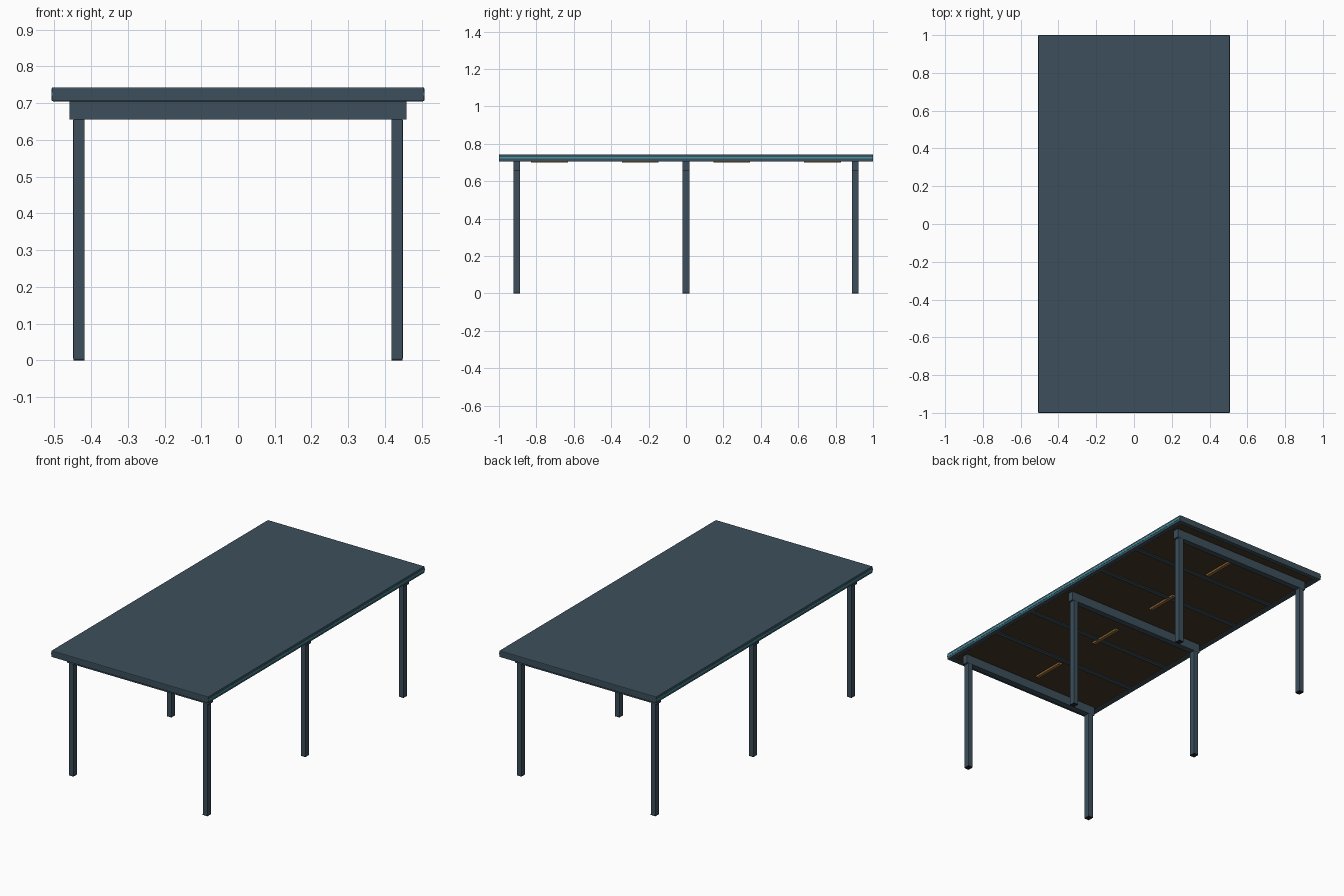
import bpy, bmesh

if "Cube" in bpy.data.objects:
    bpy.data.objects.remove(bpy.data.objects["Cube"])


def material(name, rgb):
    m = bpy.data.materials.new(name)
    m.diffuse_color = (*rgb, 1.0)
    m.use_nodes = True
    m.node_tree.nodes["Principled BSDF"].inputs["Base Color"].default_value = m.diffuse_color
    return m


SLATE = material("slate blue paint", (0.045, 0.078, 0.105))
BROWN = material("dark brown panel", (0.061, 0.038, 0.019))
AMBER = material("amber wood", (0.30, 0.15, 0.04))
TEAL = material("teal strip", (0.04, 0.33, 0.40))
BLACK = material("black rubber", (0.012, 0.016, 0.02))


def finish(name, bm, mat):
    bmesh.ops.recalc_face_normals(bm, faces=bm.faces[:])
    me = bpy.data.meshes.new(name)
    bm.to_mesh(me)
    bm.free()
    me.materials.append(mat)
    ob = bpy.data.objects.new(name, me)
    bpy.context.collection.objects.link(ob)
    return ob


def box(name, lo, hi, mat, bevel=0.0):
    bm = bmesh.new()
    bmesh.ops.create_cube(bm, size=1)
    for v in bm.verts:
        v.co = [(a + b) / 2 + c * (b - a) for a, b, c in zip(lo, hi, v.co)]
    if bevel:
        bmesh.ops.bevel(bm, geom=bm.edges[:], offset=bevel, segments=2,
                        profile=0.5, affect='EDGES')
    return finish(name, bm, mat)


W, L = 0.507, 1.0
TOP, RIM, PANEL = 0.743, 0.705, 0.712

# Table top, lifted clear of the rim
box("table_top", (-W, -L, PANEL), (W, L, TOP), SLATE, 0.004)

# Brown board under the top
box("underside_panel", (-W + 0.02, -L + 0.02, PANEL - 0.0015),
    (W - 0.02, L - 0.02, PANEL + 0.01), BROWN)

# Rim and edge strips along the long sides, rim across the ends
for s, side in ((-1, "left"), (1, "right")):
    a, b = sorted((s * (W - 0.028), s * W))
    box(side + "_rim", (a, -L, RIM), (b, L, PANEL + 0.012), SLATE, 0.003)
    a, b = sorted((s * (W - 0.004), s * (W + 0.0012)))
    box(side + "_edge_strip", (a, -L + 0.001, 0.720), (b, L - 0.001, 0.729), TEAL)
for s, end in ((-1, "front"), (1, "back")):
    a, b = sorted((s * (L - 0.028), s * L))
    box(end + "_rim", (-W, a, RIM), (W, b, PANEL + 0.012), SLATE, 0.003)

# Cross ribs
for i, y in enumerate((-0.6, -0.3, 0.3, 0.6)):
    box(f"cross_rib_{i + 1}", (-W + 0.02, y - 0.013, RIM),
        (W - 0.02, y + 0.013, PANEL), SLATE)

# Amber slats down the middle
for i, y in enumerate((-0.73, -0.245, 0.245, 0.73)):
    box(f"centre_slat_{i + 1}", (-0.01, y - 0.098, 0.700),
        (0.01, y + 0.098, PANEL), AMBER)

# Three leg frames: beam, two legs and their feet
for y, row in ((-0.905, "front"), (0.0, "middle"), (0.905, "back")):
    box(row + "_beam", (-0.459, y - 0.018, 0.655), (0.459, y + 0.018, 0.708),
        SLATE, 0.002)
    for s, side in ((-1, "left"), (1, "right")):
        x = s * 0.433
        box(f"{row}_{side}_leg", (x - 0.0155, y - 0.018, 0.003),
            (x + 0.0155, y + 0.018, 0.656), SLATE, 0.002)
        box(f"{row}_{side}_foot", (x - 0.015, y - 0.0175, 0.0),
            (x + 0.015, y + 0.0175, 0.004), BLACK)
